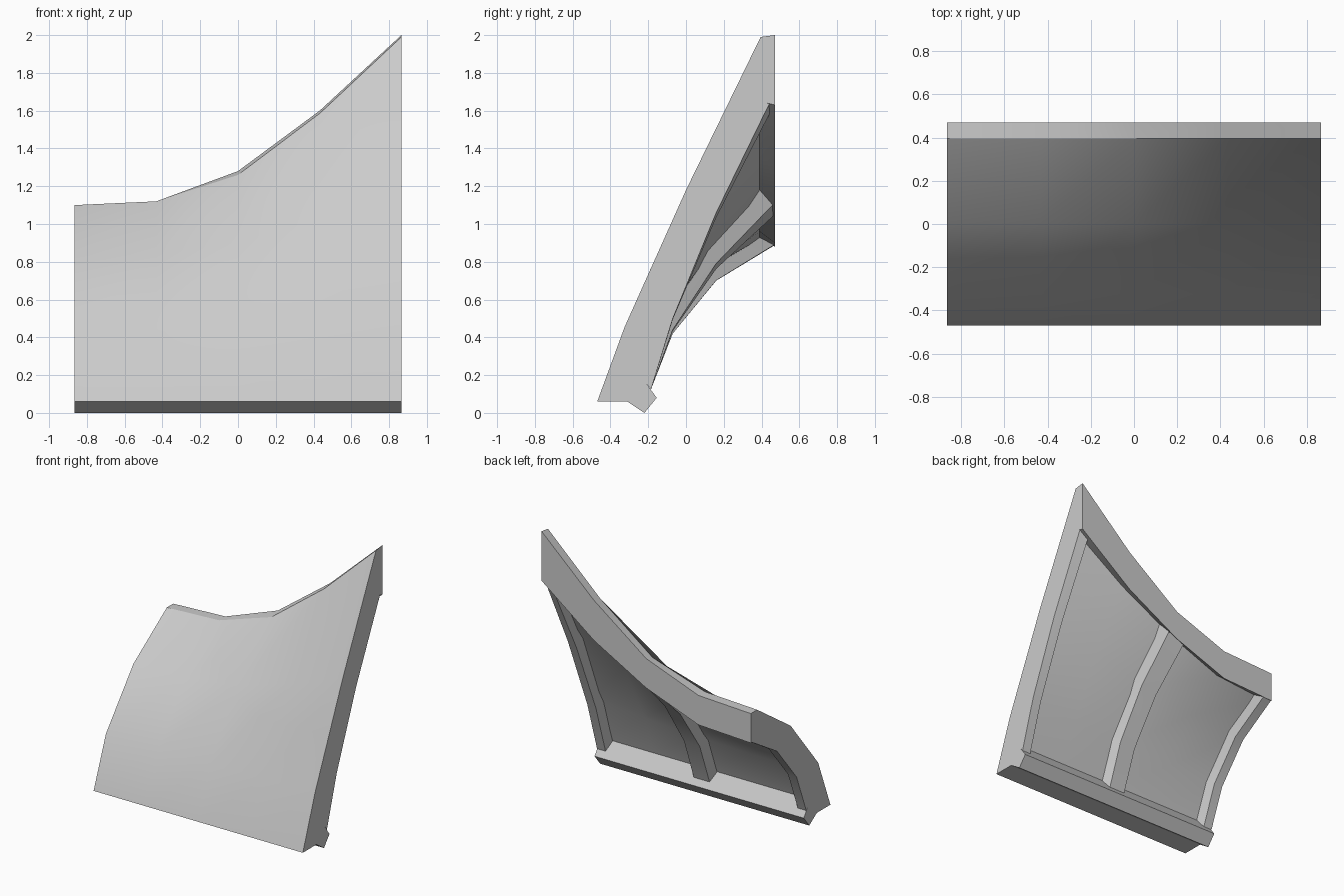
import bpy, bmesh, math

cube = bpy.data.objects.get("Cube")
if cube:
    bpy.data.objects.remove(cube, do_unlink=True)

grey = bpy.data.materials.new("plain_grey")
grey.use_nodes = True
grey.diffuse_color = (0.6, 0.6, 0.6, 1)
grey.node_tree.nodes["Principled BSDF"].inputs["Base Color"].default_value = (0.6, 0.6, 0.6, 1)

HALF = 0.865
STATIONS = [-HALF, -HALF / 2, 0, HALF / 2, HALF]
TOP = [1.10, 1.12, 1.28, 1.60, 2.0]          # back top edge height
FRONT_TOP = [1.10, 1.12, 1.26, 1.585, 1.99]  # front top edge height
BAND = [0.88, 0.90, 1.06, 1.30, 1.63]        # lower edge of the back band
SKIN = [0.92, 0.96, 1.13, 1.36, 1.65]        # where the inner skin meets the band


def at(values, x):
    """Interpolate a station list at x."""
    f = (x + HALF) / (2 * HALF) * 4
    i = max(0, min(3, int(f)))
    return values[i] + (values[i + 1] - values[i]) * (f - i)


def rise(x):
    """How far the section has changed from the low end to the tall end."""
    return (at(TOP, x) - 1.1) / 0.9


def skin_rows(x):
    t = rise(x)
    return [(-0.235, 0.19), (-0.13, 0.455 + 0.07 * t),
            (0.115, 0.755 + 0.37 * t), (0.39, at(SKIN, x))]


def rib_rows(x):
    t = rise(x)
    return [(-0.185, 0.125), (-0.07, 0.42 + 0.08 * t),
            (0.16, 0.70 + 0.36 * t), (0.465 - 0.025 * t, at(BAND, x) + 0.005)]


def panel_section(x):
    t = rise(x)
    outer = [(-0.47, 0.06), (-0.325, 0.43 + 0.025 * t), (0, 0.83 + 0.35 * t),
             (0.395, at(FRONT_TOP, x))]
    band = [(0.47, at(TOP, x)), (0.47, at(BAND, x))]
    rail = [(-0.155, 0.08), (-0.22, 0), (-0.31, 0.06)]
    return [(x, y, z) for y, z in outer + band + skin_rows(x)[::-1] + rail]


def loft(name, rings):
    """Join closed rings of equal size into a capped solid."""
    bm = bmesh.new()
    vs = [[bm.verts.new(p) for p in ring] for ring in rings]
    n = len(vs[0])
    for a, b in zip(vs, vs[1:]):
        for i in range(n):
            j = (i + 1) % n
            bm.faces.new((a[i], a[j], b[j], b[i]))
    bm.faces.new(vs[0][::-1])
    bm.faces.new(vs[-1])
    bmesh.ops.recalc_face_normals(bm, faces=bm.faces[:])
    mesh = bpy.data.meshes.new(name)
    bm.to_mesh(mesh)
    bm.free()
    mesh.materials.append(grey)
    obj = bpy.data.objects.new(name, mesh)
    bpy.context.collection.objects.link(obj)
    bpy.ops.object.select_all(action="DESELECT")
    obj.select_set(True)
    bpy.context.view_layer.objects.active = obj
    bpy.ops.object.shade_smooth_by_angle(angle=math.radians(30))


def rib(name, base0, tip0, tip1, base1):
    """Tapered rib following the inner skin, its base sunk slightly into it."""
    rings = []
    for k in range(4):
        ring = []
        for x, is_tip in ((base0, 0), (tip0, 1), (tip1, 1), (base1, 0)):
            y, z = rib_rows(x)[k] if is_tip else skin_rows(x)[k]
            sink = 0 if is_tip else 0.015
            ring.append((x, y - sink, z + sink))
        rings.append(ring)
    loft(name, rings)


# Curved panel with back band and bottom rail
loft("curved_panel", [panel_section(x) for x in STATIONS])

# Ribs on the inner side
rib("right_end_rib", -HALF, -HALF, -HALF + 0.07, -HALF + 0.10)
rib("middle_rib", -0.10, -0.065, 0.065, 0.10)
rib("left_end_rib", HALF - 0.10, HALF - 0.07, HALF, HALF)
